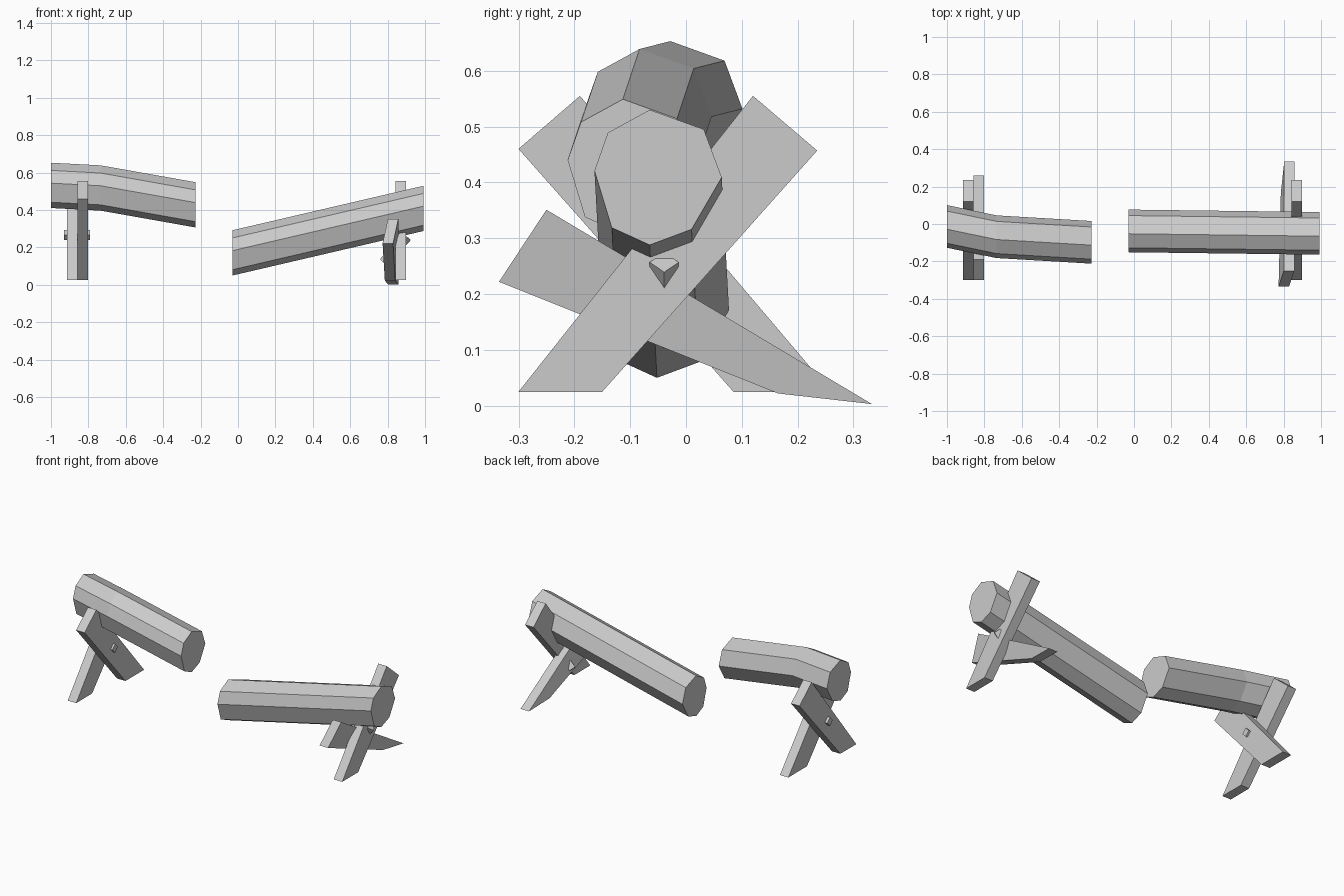
import bpy
from mathutils import Vector

if "Cube" in bpy.data.objects:
    bpy.data.objects.remove(bpy.data.objects["Cube"])


def loft(name, rings):
    """Solid through matching rings of points, capped at both ends."""
    n = len(rings[0])
    verts = [p for ring in rings for p in ring]
    faces = [tuple(range(n)), tuple(range(len(verts) - n, len(verts)))]
    for r in range(len(rings) - 1):
        a, b = r * n, (r + 1) * n
        for i in range(n):
            j = (i + 1) % n
            faces.append((a + i, a + j, b + j, b + i))
    mesh = bpy.data.meshes.new(name)
    mesh.from_pydata(verts, [], faces)
    obj = bpy.data.objects.new(name, mesh)
    bpy.context.collection.objects.link(obj)
    bpy.context.view_layer.objects.active = obj
    bpy.ops.object.mode_set(mode='EDIT')
    bpy.ops.mesh.select_all(action='SELECT')
    bpy.ops.mesh.normals_make_consistent(inside=False)
    bpy.ops.object.mode_set(mode='OBJECT')
    return obj


# Slightly uneven eight-sided log section (y, z)
SECTION = [(-.015, .121), (-.09, .08), (-.114, .012), (-.083, -.09),
           (-.015, -.121), (.06, -.093), (.114, 0), (.082, .086)]


def log(name, centres):
    loft(name, [[(x, y + dy, z + dz) for dy, dz in SECTION]
                for x, y, z in centres])


def plank(name, outline, x0, thickness=.056):
    """Outline points are (y, z) or (y, z, x shift)."""
    pts = [(p[0], p[1], p[2] if len(p) > 2 else 0) for p in outline]
    loft(name, [[(x + s, y, z) for y, z, s in pts]
                for x in (x0, x0 + thickness)])


def peg(name, start, end, r):
    a, b = Vector(start), Vector(end)
    side = Vector((0, 1, 0))
    up = (b - a).normalized().cross(side)
    loft(name, [[c + side * r, c + up * r, c - side * r, c - up * r]
                for c in (a, b)])


# Two halves of the broken rail
log("left_log", [(-1.0, -.013, .532), (-.735, -.068, .518), (-.227, -.098, .428)])
log("right_log", [(-.03, -.037, .171), (.992, -.05, .409)])

# Crossed supports; the ends at the ground are cut level
rising = [(-.30, .025), (-.15, .025), (.235, .457), (.12, .555)]
falling = [(.26, .025), (.085, .025), (-.30, .46), (-.19, .555)]
plank("left_outer_plank", rising, -.914)
plank("left_inner_plank", falling, -.858)
plank("right_outer_plank", rising, .842)

# Fallen, twisted plank with a pointed end
plank("right_fallen_plank", [(-.25, .351, .028), (-.335, .222, 0),
                             (.165, .022, .012), (.333, .003, .03)], .773)

# Pegs joining the crossed planks
peg("left_peg", (-.93, -.03, .267), (-.79, -.03, .267), .026)
peg("right_peg", (.905, -.039, .257), (.778, -.039, .12), .026)
